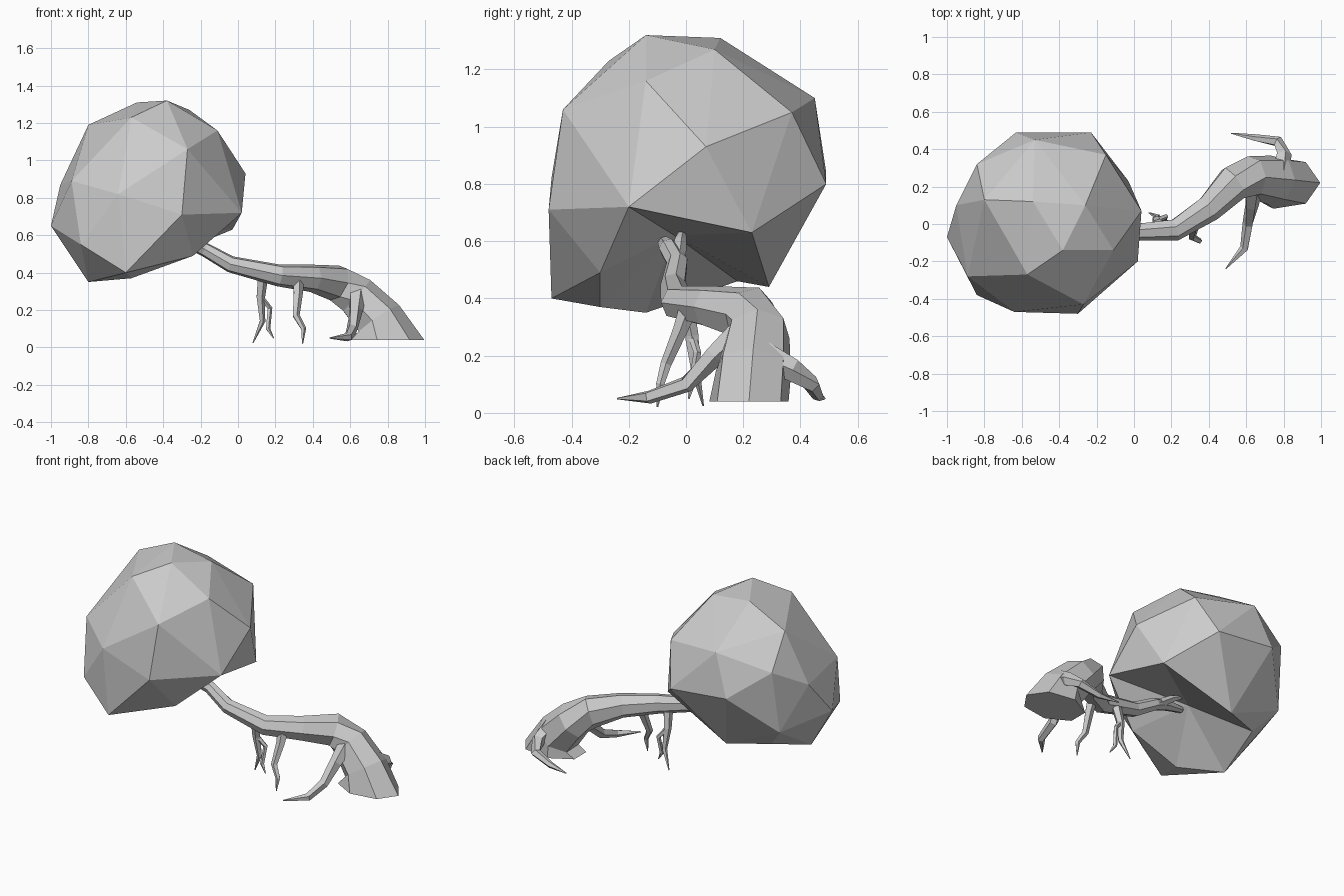
import bpy
import bmesh
import math
from mathutils import Vector

default_cube = bpy.data.objects.get("Cube")
if default_cube:
    bpy.data.objects.remove(default_cube, do_unlink=True)

# One plain grey for the whole tree
grey = bpy.data.materials.new("plain grey")
grey.use_nodes = True
colour = (0.6, 0.6, 0.6, 1)
grey.diffuse_color = colour
grey.node_tree.nodes["Principled BSDF"].inputs["Base Color"].default_value = colour


def finish(bm, name):
    """Turn a bmesh into a flat shaded grey object."""
    bmesh.ops.recalc_face_normals(bm, faces=bm.faces[:])
    mesh = bpy.data.meshes.new(name)
    bm.to_mesh(mesh)
    bm.free()
    mesh.materials.append(grey)
    obj = bpy.data.objects.new(name, mesh)
    bpy.context.collection.objects.link(obj)
    return obj


def limb(name, path, sides, foot=None):
    """Faceted tube along (x, y, z, radius) points; foot flattens the last ring."""
    bm = bmesh.new()
    centres = [Vector(p[:3]) for p in path]
    last = len(path) - 1
    rings = []
    for i, centre in enumerate(centres):
        tangent = (centres[min(i + 1, last)] - centres[max(i - 1, 0)]).normalized()
        if foot and i == last:
            tangent = Vector((0, 0, -1))
        guide = Vector((0, 1, 0)) if abs(tangent.z) > 0.6 else Vector((0, 0, 1))
        across = tangent.cross(guide).normalized()
        upright = across.cross(tangent)
        ring = []
        for k in range(sides):
            angle = math.tau * k / sides
            offset = (across * math.cos(angle) + upright * math.sin(angle)) * path[i][3]
            if foot and i == last:
                offset.x *= foot
            ring.append(bm.verts.new(centre + offset))
        # Turn each ring so that its corners line up with the previous one
        if rings:
            prev = rings[-1]
            shift = centre - centres[i - 1]
            ring = min((ring[s:] + ring[:s] for s in range(sides)),
                       key=lambda r: sum((a.co + shift - b.co).length_squared
                                         for a, b in zip(prev, r)))
            for k in range(sides):
                n = (k + 1) % sides
                bm.faces.new((prev[k], prev[n], ring[n], ring[k]))
        rings.append(ring)
    bm.faces.new(rings[0])
    bm.faces.new(rings[-1])
    return finish(bm, name)


# Canopy: faceted crown wrapped around its corner points
crown_corners = [
    (-.38, -.14, 1.32), (-.54, .12, 1.31), (-.26, .1, 1.27), (-.8, .13, 1.19),
    (-.57, -.27, 1.23), (-.11, -.14, 1.16), (-.27, -.43, 1.06), (-.89, -.28, .89),
    (-.3, -.48, .71), (.04, .07, .93), (-.15, .37, 1.05), (-.23, .49, .8),
    (-.53, .45, 1.1), (-.63, .49, .84), (-1, -.07, .65), (-.95, .1, .87),
    (-.84, .32, 1), (-.64, -.47, .82), (-.84, -.38, .55), (-.6, -.47, .4),
    (-.86, .27, .6),
]
# Corners around the hollow where the trunk enters
hollow_rim = [(.02, -.2, .72), (-.03, .23, .63), (-.49, .29, .44), (-.74, .18, .46),
              (-.8, -.14, .35), (-.57, -.3, .37), (-.24, -.3, .49)]
hollow_top = (-.44, -.04, .62)

bm = bmesh.new()
for corner in crown_corners:
    bm.verts.new(corner)
rim = [bm.verts.new(corner) for corner in hollow_rim]
bmesh.ops.convex_hull(bm, input=bm.verts[:])
underside = [f for f in bm.faces if all(v in rim for v in f.verts)]
bmesh.ops.delete(bm, geom=underside, context='FACES')
open_edges = [e for e in bm.edges if len(e.link_faces) == 1]
apex = bm.verts.new(hollow_top)
for edge in open_edges:
    bm.faces.new((edge.verts[0], edge.verts[1], apex))
loose_edges = [e for e in bm.edges if not e.link_faces]
bmesh.ops.delete(bm, geom=loose_edges, context='EDGES')
loose_verts = [v for v in bm.verts if not v.link_faces]
bmesh.ops.delete(bm, geom=loose_verts, context='VERTS')
finish(bm, "canopy")

# Trunk: leaning stem that swells into a wide foot
limb("trunk", [
    (-.42, -.08, .6, .02), (-.29, -.06, .575, .035), (-.18, -.03, .525, .038),
    (-.04, -.045, .445, .045), (.22, -.03, .385, .06), (.4, .085, .37, .075),
    (.53, .22, .345, .1), (.63, .25, .275, .115), (.75, .235, .15, .135),
    (.79, .22, .04, .142),
], 7, foot=1.45)

# Roots on the ground and under the stem, and a stub inside the canopy
side_limbs = {
    "front_root": [(.64, .2, .29, .05), (.63, .1, .2, .038), (.61, 0, .1, .03),
                   (.59, -.13, .055, .024), (.49, -.24, .05, .003)],
    "back_root": [(.78, .27, .2, .055), (.8, .37, .15, .042), (.77, .44, .1, .03),
                  (.65, .46, .06, .02), (.52, .485, .05, .003)],
    "middle_hanging_root": [(.32, .01, .37, .035), (.32, -.02, .29, .027),
                            (.31, -.07, .17, .02), (.35, -.09, .1, .015),
                            (.345, -.1, .02, .003)],
    "inner_hanging_root": [(.13, .0, .37, .03), (.12, .02, .27, .025),
                           (.13, .035, .14, .016), (.08, .06, .025, .003)],
    "hanging_root_fork": [(.12, .02, .27, .016), (.17, .04, .21, .014),
                          (.16, .02, .1, .013), (.19, .01, .05, .003)],
    "short_branch": [(-.2, -.03, .53, .03), (-.3, -.02, .6, .022),
                     (-.38, -.01, .64, .01)],
}
for name, path in side_limbs.items():
    limb(name, path, 5)
